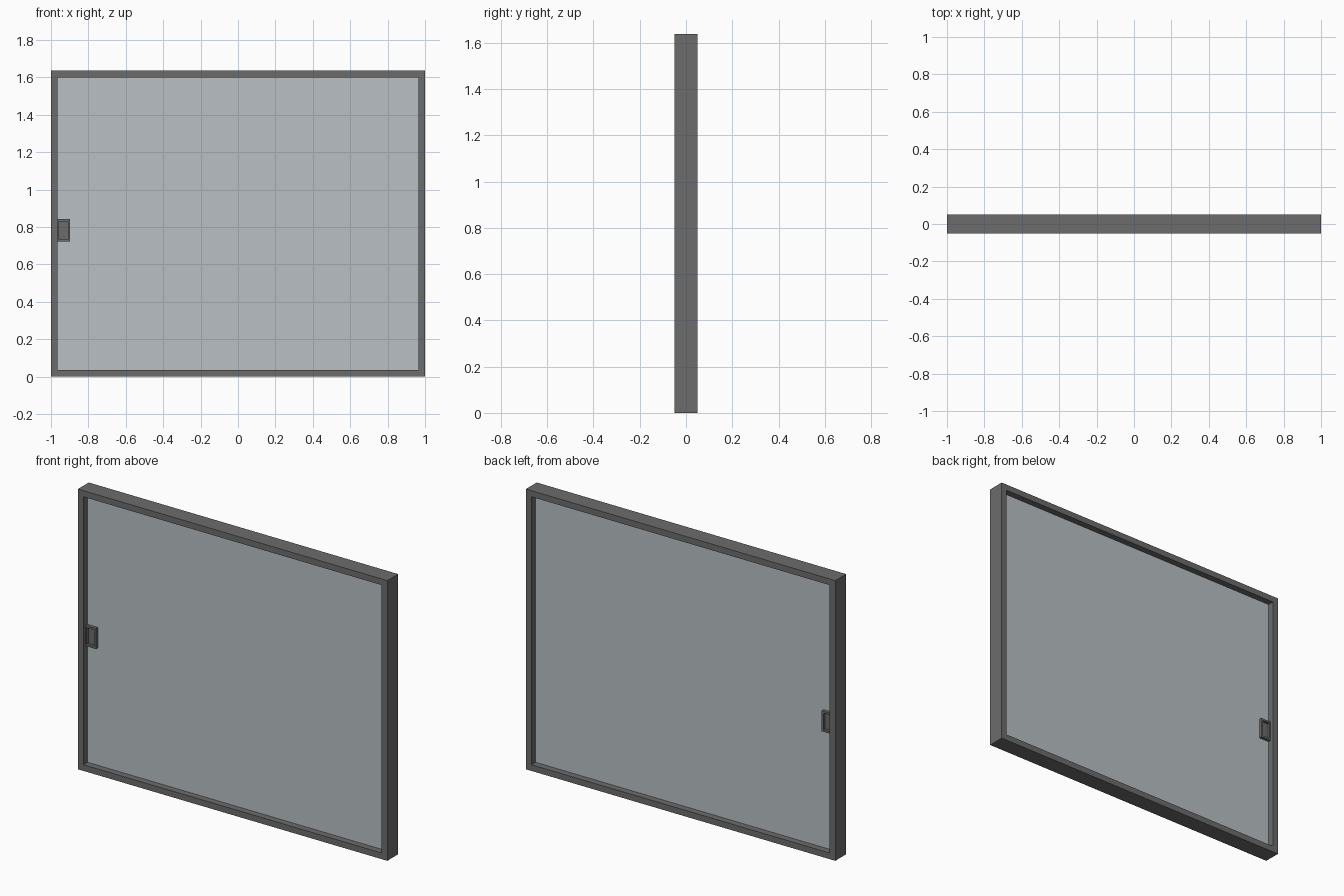
import bpy, bmesh
from mathutils import Vector

if "Cube" in bpy.data.objects:
    bpy.data.objects.remove(bpy.data.objects["Cube"])

H = 1.637


def material(name, rgb):
    m = bpy.data.materials.new(name)
    m.diffuse_color = (*rgb, 1)
    m.use_nodes = True
    m.node_tree.nodes["Principled BSDF"].inputs["Base Color"].default_value = m.diffuse_color
    return m


def box(bm, lo, hi):
    lo, hi = Vector(lo), Vector(hi)
    verts = bmesh.ops.create_cube(bm, size=1)["verts"]
    bmesh.ops.scale(bm, vec=hi - lo, verts=verts)
    bmesh.ops.translate(bm, vec=(lo + hi) / 2, verts=verts)


def finish(bm, name, mat):
    bmesh.ops.recalc_face_normals(bm, faces=bm.faces[:])
    me = bpy.data.meshes.new(name)
    bm.to_mesh(me)
    bm.free()
    me.materials.append(mat)
    ob = bpy.data.objects.new(name, me)
    bpy.context.collection.objects.link(ob)
    return ob


metal = material("dark_metal", (0.15, 0.15, 0.15))
glass = material("pane_glass", (0.48, 0.53, 0.55))

# Frame: one rectangular ring, extruded through its depth
W = 0.036
bm = bmesh.new()
rings = []
for x, z0, z1 in ((1, 0, H), (1 - W, W, H - W)):
    rings.append([bm.verts.new((px, -0.05, pz))
                  for px, pz in ((-x, z0), (x, z0), (x, z1), (-x, z1))])
outer, inner = rings
faces = [bm.faces.new((outer[i], outer[(i + 1) % 4], inner[(i + 1) % 4], inner[i]))
         for i in range(4)]
back = bmesh.ops.extrude_face_region(bm, geom=faces, use_keep_orig=True)["geom"]
bmesh.ops.translate(bm, vec=(0, 0.1, 0),
                    verts=[v for v in back if isinstance(v, bmesh.types.BMVert)])
finish(bm, "frame", metal)

# Glass pane, seated slightly into the frame
bm = bmesh.new()
box(bm, (-0.97, -0.012, 0.03), (0.97, 0.012, H - 0.03))
finish(bm, "glass_pane", glass)

# Finger pull with a recess on both sides of the pane
bm = bmesh.new()
box(bm, (-0.968, -0.03, 0.722), (-0.898, 0.03, 0.842))
bm.normal_update()
for f in [f for f in bm.faces if abs(f.normal.y) > 0.9]:
    n = f.normal.copy()
    bmesh.ops.inset_region(bm, faces=[f], thickness=0.016)
    floor = bmesh.ops.extrude_face_region(bm, geom=[f])["geom"]
    bmesh.ops.translate(bm, vec=n * -0.015,
                        verts=[v for v in floor if isinstance(v, bmesh.types.BMVert)])
    if f.is_valid:
        bmesh.ops.delete(bm, geom=[f], context='FACES_ONLY')
finish(bm, "finger_pull", metal)
